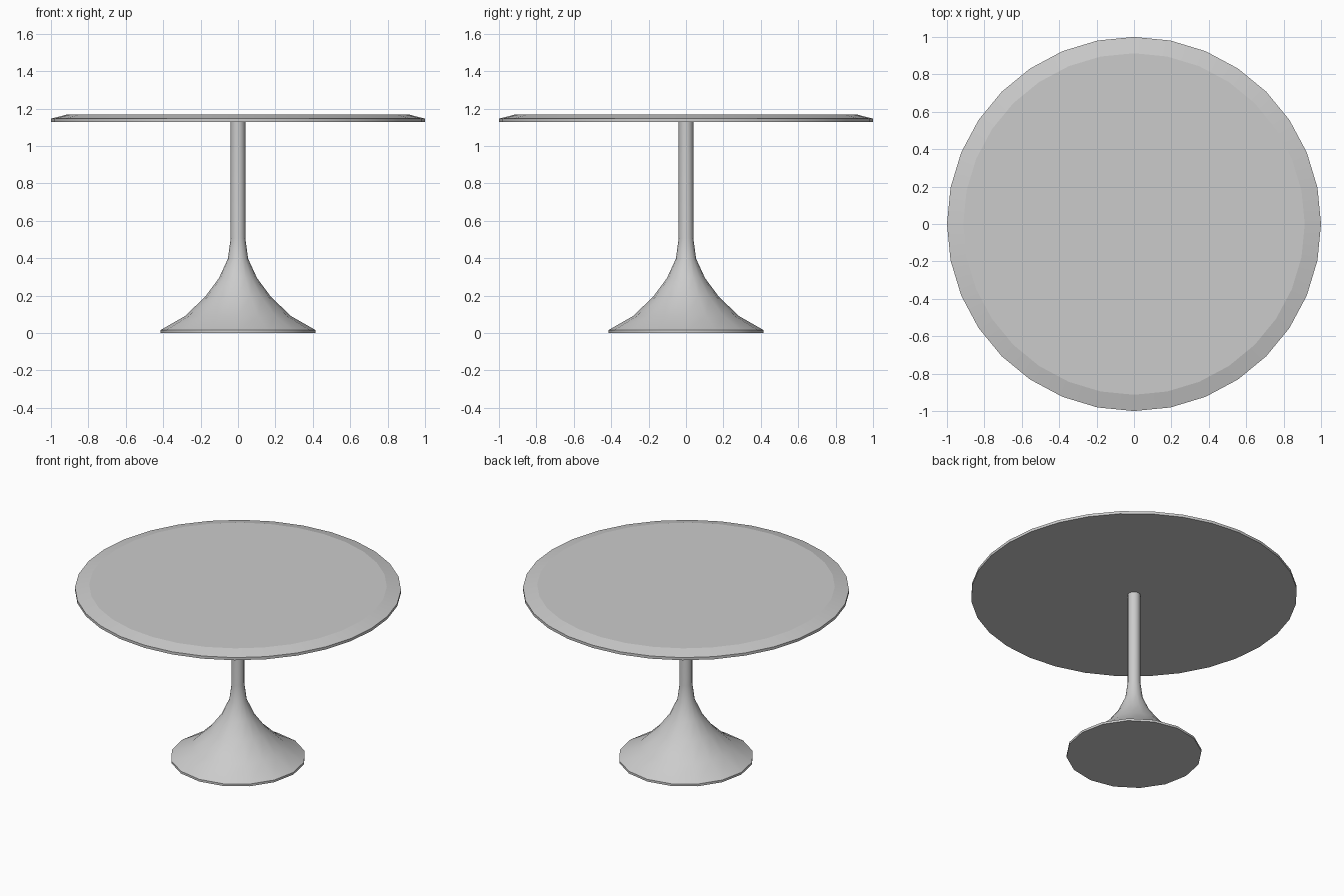
import bpy
import bmesh
import math

if "Cube" in bpy.data.objects:
    bpy.data.objects.remove(bpy.data.objects["Cube"])


def lathe(name, profile, sides, smooth_angle):
    """Solid of revolution from (radius, z) points, capped at both ends."""
    bm = bmesh.new()
    rings = []
    for r, z in profile:
        rings.append([bm.verts.new((r * math.cos(2 * math.pi * i / sides),
                                    r * math.sin(2 * math.pi * i / sides), z))
                      for i in range(sides)])
    for low, high in zip(rings, rings[1:]):
        for i in range(sides):
            j = (i + 1) % sides
            bm.faces.new((low[i], low[j], high[j], high[i]))
    bm.faces.new(rings[0][::-1])
    bm.faces.new(rings[-1])
    mesh = bpy.data.meshes.new(name)
    bm.to_mesh(mesh)
    bm.free()
    obj = bpy.data.objects.new(name, mesh)
    bpy.context.collection.objects.link(obj)
    bpy.ops.object.select_all(action='DESELECT')
    obj.select_set(True)
    bpy.context.view_layer.objects.active = obj
    bpy.ops.object.shade_smooth_by_angle(angle=math.radians(smooth_angle))
    return obj


# Round top with a shallow bevel on its upper edge
lathe("table_top", [(1.0, 1.128), (1.0, 1.146), (0.913, 1.168)], 32, 13)

# Flared pedestal: foot rim, curved flare and straight stem
lathe("pedestal", [(0.415, 0.0), (0.415, 0.015), (0.284, 0.09), (0.176, 0.193),
                   (0.102, 0.293), (0.054, 0.397), (0.039, 0.508),
                   (0.039, 1.128)], 16, 35)
